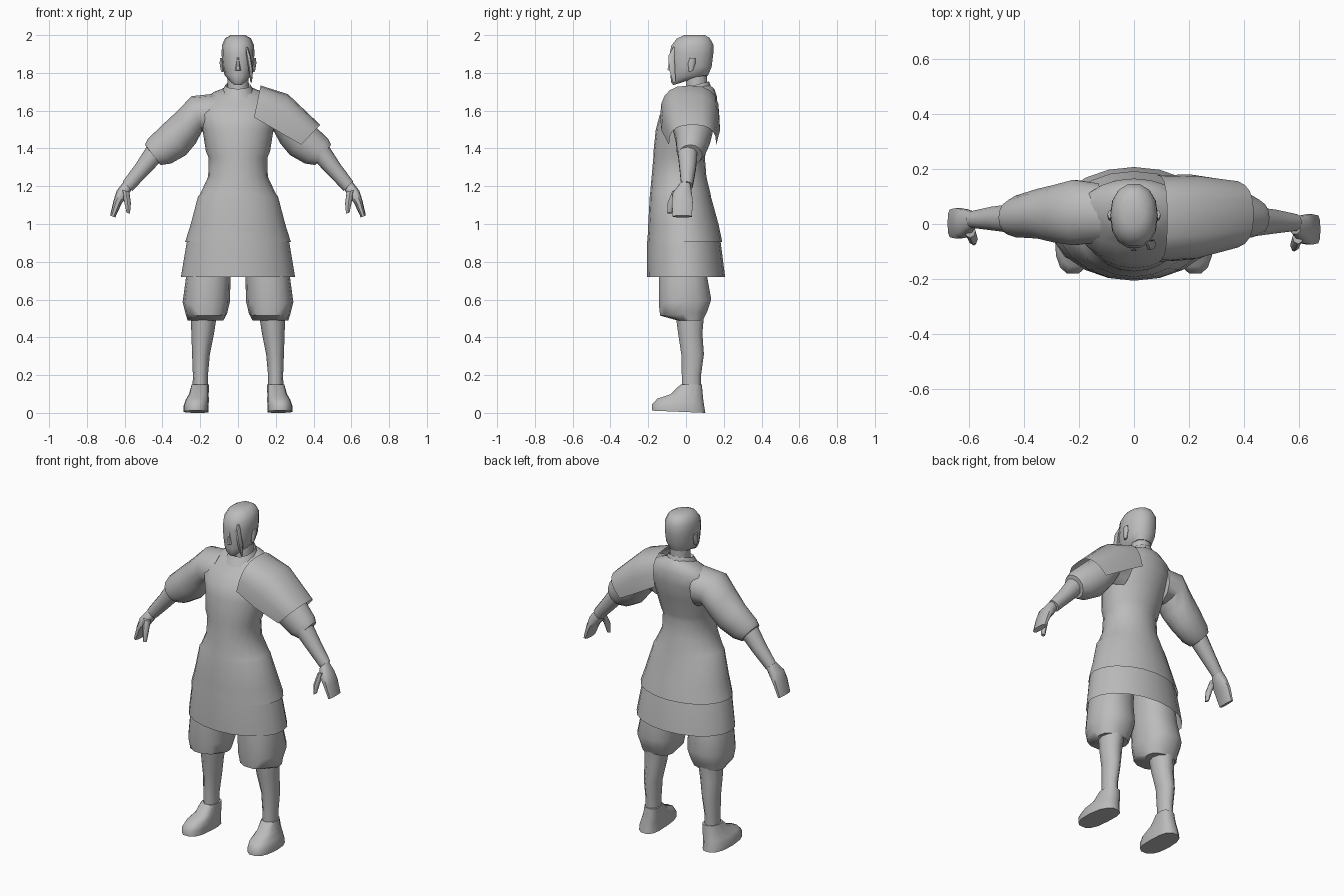
import bpy, bmesh, math
from mathutils import Vector as V

cloth = bpy.data.materials.new("plain_grey")
cloth.diffuse_color = (0.5, 0.5, 0.5, 1)


def finish(bm, name, angle=50):
    bmesh.ops.recalc_face_normals(bm, faces=bm.faces)
    me = bpy.data.meshes.new(name)
    bm.to_mesh(me)
    bm.free()
    ob = bpy.data.objects.new(name, me)
    bpy.context.collection.objects.link(ob)
    me.materials.append(cloth)
    bpy.ops.object.select_all(action='DESELECT')
    ob.select_set(True)
    bpy.context.view_layer.objects.active = ob
    bpy.ops.object.shade_smooth_by_angle(angle=math.radians(angle))
    return ob


def level(hw, y0, z0, y1, z1, x=0):
    """Ring lying across the body, from a front point to a back point."""
    f, b = V((x, y0, z0)), V((x, y1, z1))
    return (f + b) / 2, V((hw, 0, 0)), (b - f) / 2


def cut(ax, az, bx, bz, y0, y1):
    """Ring across a limb, from an upper point to a lower point."""
    a, b = V((ax, (y0 + y1) / 2, az)), V((bx, (y0 + y1) / 2, bz))
    return (a + b) / 2, (a - b) / 2, V((0, (y1 - y0) / 2, 0))


def loft(name, rings, n=14, power=2.0, caps=(True, True), side=1, arc=None, dy=0):
    bm = bmesh.new()
    soft = lambda t: math.copysign(abs(t) ** (2 / power), t)
    rows = []
    for c, u, v in rings:
        row = []
        for i in range(n):
            a = 2 * math.pi * i / n if not arc else arc[0] + (arc[1] - arc[0]) * i / (n - 1)
            p = c + u * soft(math.cos(a)) + v * soft(math.sin(a))
            row.append(bm.verts.new((p.x * side, p.y + dy, p.z)))
        rows.append(row)
    for r, s in zip(rows, rows[1:]):
        for i in range(n - 1 if arc else n):
            j = (i + 1) % n
            bm.faces.new((r[i], r[j], s[j], s[i]))
    for flag, row in zip(caps, (rows[0], rows[-1])):
        if flag:
            bm.faces.new(row)
    return finish(bm, name)


# Tunic, flaring from the waist to an open hem
loft("tunic", [
    level(.28, -.203, .905, .192, .905), level(.25, -.2, 1.0, .172, 1.0),
    level(.212, -.192, 1.145, .132, 1.145), level(.2, -.19, 1.16, .13, 1.16),
    level(.158, -.182, 1.25, .108, 1.25), level(.155, -.173, 1.35, .1, 1.35),
    level(.17, -.172, 1.385, .105, 1.385), level(.188, -.16, 1.5, .14, 1.5),
    level(.215, -.14, 1.575, .165, 1.6), level(.2, -.085, 1.63, .165, 1.67),
    level(.13, -.045, 1.675, .15, 1.715), level(.07, -.035, 1.69, .12, 1.74)],
    n=20, caps=(False, True))

# Lower skirt; its front panel stands just proud of the tunic
loft("lower_skirt", [
    level(.302, -.206, .72, .207, .72), level(.272, -.206, .9, .184, .9),
    level(.235, -.196, 1.02, .155, 1.02)], n=20, caps=(False, False))

# Collar, neck and head
loft("collar", [level(.088, -.062, 1.665, .135, 1.72), level(.068, -.03, 1.715, .122, 1.755),
                level(.055, 0, 1.7, .11, 1.74)], n=12, caps=(False, False))
loft("neck", [level(.057, -.005, 1.68, .115, 1.7), level(.055, 0, 1.82, .115, 1.82)], n=10)
loft("head", [
    level(.025, -.068, 1.735, -.02, 1.75), level(.048, -.08, 1.75, .06, 1.775),
    level(.07, -.085, 1.785, .118, 1.785), level(.082, -.087, 1.84, .138, 1.83),
    level(.087, -.089, 1.9, .147, 1.9), level(.085, -.08, 1.945, .147, 1.95),
    level(.068, -.05, 1.982, .128, 1.985), level(.038, -.01, 2.0, .1, 2.0)],
    n=14, power=2.2)
loft("nose", [level(.016, -.1, 1.815, -.07, 1.81), level(.01, -.094, 1.85, -.07, 1.85),
              level(.006, -.088, 1.885, -.07, 1.885)], n=6)

# Hanging hair lock beside the face
loft("hair_lock", [level(.006, -.07, 1.935, -.04, 1.945, .045),
                   level(.012, -.096, 1.89, -.06, 1.89, .056),
                   level(.012, -.092, 1.82, -.055, 1.82, .068),
                   level(.004, -.07, 1.75, -.055, 1.75, .07)], n=6)

for side, tag in ((1, "left"), (-1, "right")):
    loft("ear_" + tag, [level(.008, .015, 1.805, .035, 1.81, .082),
                        level(.012, .01, 1.85, .05, 1.85, .085),
                        level(.008, .02, 1.88, .05, 1.88, .088)], n=8, side=side)
    # Sleeve gathered below the elbow
    loft("sleeve_" + tag, [
        cut(.12, 1.69, .14, 1.46, -.07, .15), cut(.245, 1.677, .19, 1.49, -.08, .163),
        cut(.33, 1.59, .225, 1.425, -.07, .145), cut(.40, 1.525, .275, 1.365, -.055, .13),
        cut(.478, 1.45, .355, 1.32, -.05, .105), cut(.492, 1.42, .41, 1.312, -.04, .085),
        cut(.48, 1.40, .43, 1.345, -.02, .06)], n=14, side=side)
    # Bare forearm, hand and thumb
    dy = -.022 if side > 0 else 0
    loft("forearm_" + tag, [
        cut(.47, 1.43, .40, 1.34, -.035, .075), cut(.54, 1.32, .475, 1.262, -.025, .065),
        cut(.61, 1.225, .56, 1.175, -.015, .048)], n=10, side=side, dy=dy / 2)
    loft("hand_" + tag, [
        cut(.605, 1.225, .565, 1.18, -.015, .045), cut(.643, 1.175, .585, 1.145, -.05, .055),
        cut(.66, 1.12, .615, 1.11, -.055, .06), cut(.677, 1.045, .65, 1.035, -.05, .055)],
        n=10, power=2.6, side=side, dy=dy)
    loft("thumb_" + tag, [
        cut(.615, 1.18, .575, 1.17, -.05, 0), cut(.602, 1.115, .567, 1.11, -.075, -.035),
        cut(.59, 1.06, .572, 1.055, -.078, -.052)], n=8, side=side, dy=dy)
    # Baggy trouser leg tucked in at the knee
    loft("trouser_" + tag, [
        level(.095, -.05, .49, .09, .49, .172), level(.11, -.14, .515, .115, .535, .168),
        level(.125, -.147, .575, .137, .6, .168), level(.118, -.147, .72, .115, .72, .157),
        level(.11, -.14, .9, .11, .9, .14)], n=14, power=2.3, side=side)
    # Shin and shoe
    loft("shin_" + tag, [
        level(.041, -.025, .1, .082, .1, .2), level(.04, -.025, .2, .082, .2, .199),
        level(.047, -.028, .31, .098, .31, .196), level(.06, -.045, .42, .09, .42, .187),
        level(.07, -.06, .53, .1, .53, .18)], n=10, side=side)
    shoe = loft("shoe_" + tag, [
        level(.066, -.183, .012, .105, 0, .222), level(.066, -.183, .045, .1, .03, .222),
        level(.062, -.155, .075, .095, .06, .216), level(.052, -.085, .098, .09, .1, .208),
        level(.046, -.03, .15, .085, .15, .202)], n=14, power=2.6, side=side)
    # Narrow the heel so the toes turn out
    for v in shoe.data.vertices:
        v.co.x -= side * .1 * max(v.co.y, 0)

# Cloth mantle draped over one shoulder
loft("shoulder_mantle", [
    (V((.085, .02, 1.565)), V((.035, 0, .168)), V((0, .157, 0))),
    (V((.205, .025, 1.495)), V((.06, 0, .192)), V((0, .155, 0))),
    (V((.335, .035, 1.42)), V((.1, 0, .105)), V((0, .125, 0)))],
    n=11, power=2.7, caps=(False, False), arc=(-math.pi / 2, math.pi / 2))
